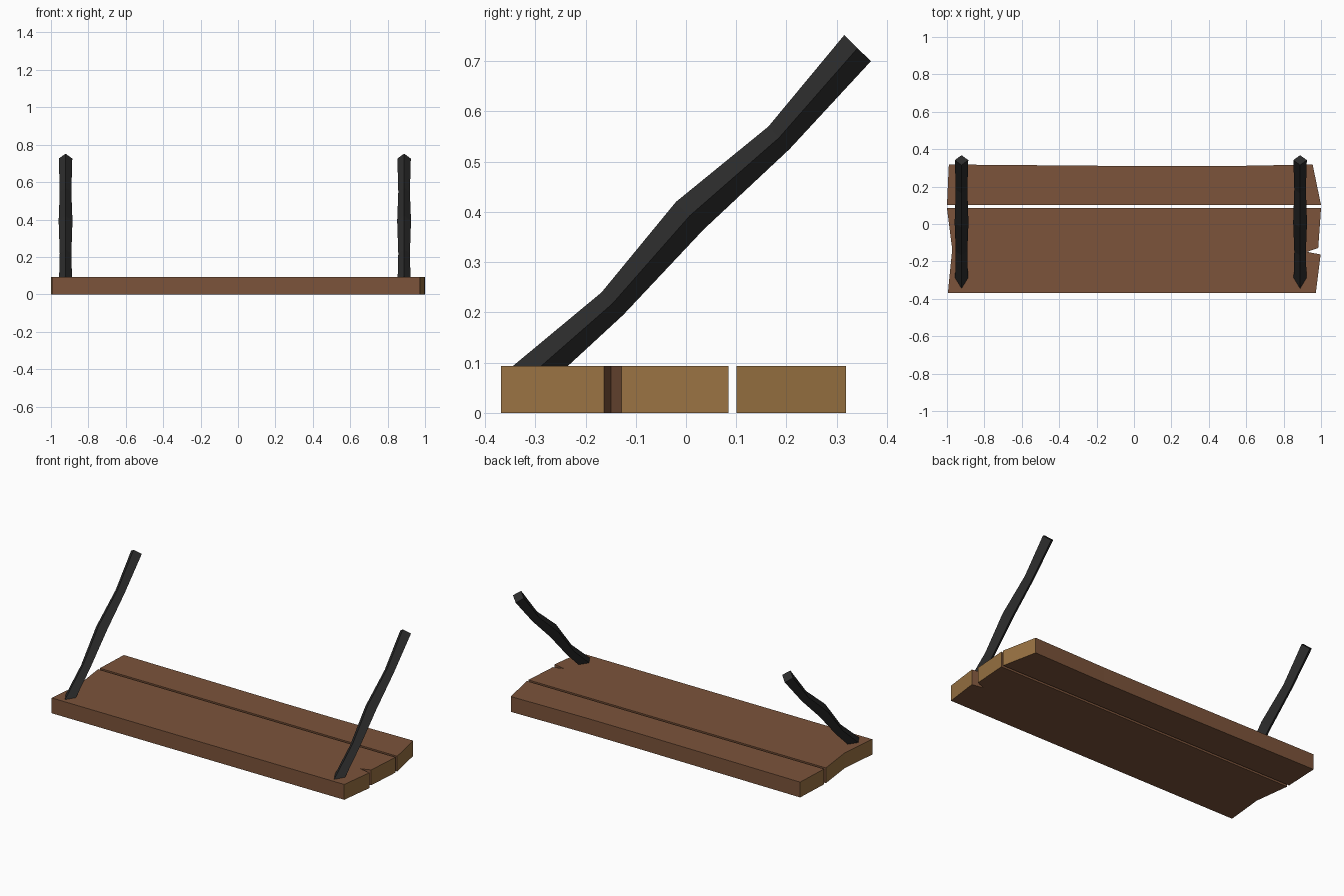
import bpy, bmesh
from mathutils import Vector

if "Cube" in bpy.data.objects:
    bpy.data.objects.remove(bpy.data.objects["Cube"])


def material(name, rgb):
    m = bpy.data.materials.new(name)
    m.diffuse_color = (*rgb, 1)
    m.use_nodes = True
    m.node_tree.nodes["Principled BSDF"].inputs["Base Color"].default_value = m.diffuse_color
    return m


wood = material("wood", (0.20, 0.088, 0.043))
end_grain = material("end_grain", (0.32, 0.17, 0.055))
dark = material("dark_strap", (0.025, 0.025, 0.025))


def finish(name, bm, mats):
    bmesh.ops.recalc_face_normals(bm, faces=bm.faces[:])
    me = bpy.data.meshes.new(name)
    bm.to_mesh(me)
    bm.free()
    for m in mats:
        me.materials.append(m)
    ob = bpy.data.objects.new(name, me)
    bpy.context.collection.objects.link(ob)
    return ob


def plank(name, outline, height=0.093):
    """Extrude a plan outline; broken end faces get the end-grain colour."""
    bm = bmesh.new()
    face = bm.faces.new([bm.verts.new((x, y, 0)) for x, y in outline])
    ext = bmesh.ops.extrude_face_region(bm, geom=[face])
    top = [v for v in ext["geom"] if isinstance(v, bmesh.types.BMVert)]
    bmesh.ops.translate(bm, verts=top, vec=(0, 0, height))
    bm.normal_update()
    bmesh.ops.recalc_face_normals(bm, faces=bm.faces[:])
    for f in bm.faces:
        f.material_index = int(abs(f.normal.x) > 0.8)
    bmesh.ops.triangulate(bm, faces=[f for f in bm.faces if len(f.verts) > 4])
    return finish(name, bm, (wood, end_grain))


# Wide front plank with a split in its right end
plank("front_plank", [(-1, 0.085), (-0.972, -0.135), (-0.995, -0.368),
                      (0.972, -0.368), (0.998, -0.163), (0.925, -0.149),
                      (0.985, -0.128), (1, 0.085)])

# Narrow back plank with a slightly uneven back edge
plank("back_plank", [(-1, 0.101), (1, 0.101), (0.955, 0.318),
                     (0.47, 0.309), (0.1, 0.309), (-0.99, 0.318)])

# Strap side profile: upper ridge, lower ridge, half width
SECTIONS = [((-0.345, 0.093), (-0.293, 0.04), 0.035),
            ((-0.168, 0.24), (-0.125, 0.195), 0.031),
            ((-0.02, 0.42), (0.035, 0.365), 0.037),
            ((0.164, 0.57), (0.206, 0.525), 0.031),
            ((0.315, 0.752), (0.368, 0.70), 0.036)]


def strap(name, x):
    """Loft a diamond section along the kinked strap."""
    bm = bmesh.new()
    rings = []
    for up, low, w in SECTIONS:
        a, b = Vector((x, *up)), Vector((x, *low))
        mid, side = (a + b) / 2, Vector((w, 0, 0))
        rings.append([bm.verts.new(p) for p in (a, mid + side, b, mid - side)])
    for r, s in zip(rings, rings[1:]):
        for i in range(4):
            j = (i + 1) % 4
            bm.faces.new((r[i], r[j], s[j], s[i]))
    bm.faces.new(rings[0])
    bm.faces.new(rings[-1])
    finish(name, bm, (dark,))


# Two leaning supports
strap("left_strap", -0.922)
strap("right_strap", 0.888)
